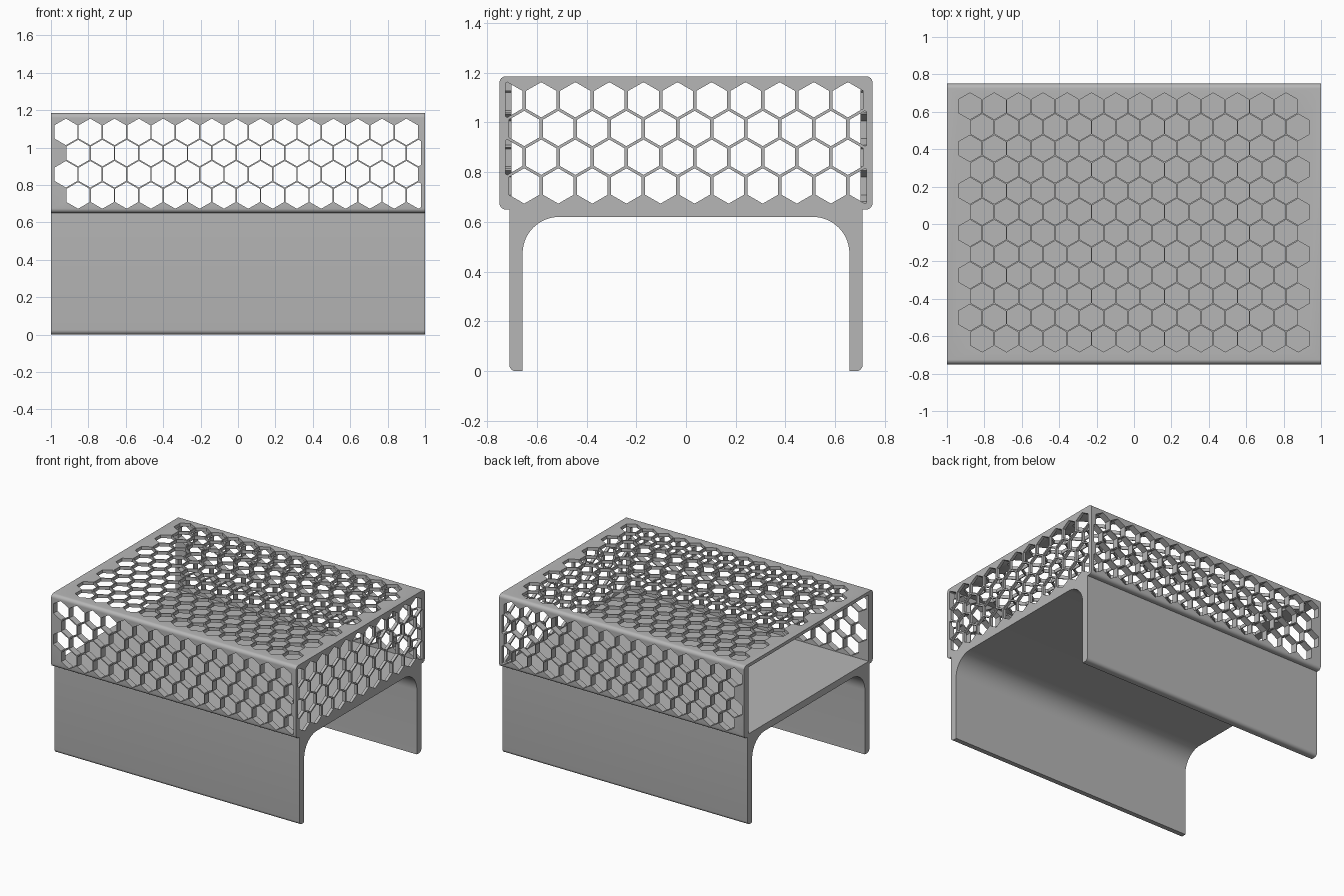
import bpy, bmesh, math
from mathutils import Vector

if "Cube" in bpy.data.objects:
    bpy.data.objects.remove(bpy.data.objects["Cube"])

grey = bpy.data.materials.new("plain grey")
grey.use_nodes = True
grey.diffuse_color = (0.47, 0.47, 0.47, 1)
grey.node_tree.nodes["Principled BSDF"].inputs["Base Color"].default_value = grey.diffuse_color


def prisms(name, outlines, axis, start, end):
    """Extrude 2D outlines along an axis; the outline uses the other two axes in order."""
    bm = bmesh.new()
    for outline in outlines:
        verts = []
        for u, v in outline:
            co = [u, v]
            co.insert(axis, start)
            verts.append(bm.verts.new(co))
        face = bm.faces.new(verts)
        shift = Vector((0, 0, 0))
        shift[axis] = end - start
        grown = bmesh.ops.extrude_face_region(bm, geom=[face])["geom"]
        moved = [g for g in grown if isinstance(g, bmesh.types.BMVert)]
        bmesh.ops.translate(bm, verts=moved, vec=shift)
    bmesh.ops.recalc_face_normals(bm, faces=bm.faces)
    mesh = bpy.data.meshes.new(name)
    bm.to_mesh(mesh)
    bm.free()
    mesh.materials.append(grey)
    obj = bpy.data.objects.new(name, mesh)
    bpy.context.collection.objects.link(obj)
    return obj


def arc(cu, cv, r, a0, a1, n=6):
    """Points on an arc, angles in degrees."""
    angles = [math.radians(a0 + (a1 - a0) * i / n) for i in range(n + 1)]
    return [(cu + r * math.cos(a), cv + r * math.sin(a)) for a in angles]


def hexagon(cu, cv, r, low, high):
    """Pointed-top hexagon, trimmed to low <= u <= high."""
    half = r * math.sqrt(3) / 2
    left, right = max(cu - half, low), min(cu + half, high)
    height = lambda u: r - abs(u - cu) / math.sqrt(3)
    return [(left, cv - height(left)), (cu, cv - r), (right, cv - height(right)),
            (right, cv + height(right)), (cu, cv + r), (left, cv + height(left))]


def honeycomb(first, pitch, count, top, drop, rows, r, low=-2, high=2):
    """Rows of hexagons from the top down, every second row shifted by half a pitch."""
    return [hexagon(first + (col + row % 2 / 2) * pitch, top - row * drop, r, low, high)
            for row in range(rows) for col in range(count)]


def cut(obj, cutter):
    cutter.hide_render = True
    mod = obj.modifiers.new("cut", "BOOLEAN")
    mod.operation = "DIFFERENCE"
    mod.solver = "EXACT"
    mod.object = cutter
    bpy.context.view_layer.objects.active = obj
    bpy.ops.object.modifier_apply(modifier=mod.name)
    bpy.data.objects.remove(cutter)


# Housing: rounded box, open at the left-hand -x end
W, LOW, TOP, R = 0.75, 0.65, 1.185, 0.025
outline = (arc(W - R, TOP - R, R, 0, 90) + arc(R - W, TOP - R, R, 90, 180)
           + arc(R - W, LOW + R, R, 180, 270) + arc(W - R, LOW + R, R, 270, 360))
housing = prisms("housing", [outline], 0, -1, 1)
inner = [(-0.702, 0.67), (0.702, 0.67), (0.702, 1.161), (-0.702, 1.161)]
cut(housing, prisms("cavity_cutter", [inner], 0, -1.2, 0.979))

# Honeycomb holes: front and back walls, top, closed end
walls = honeycomb(-0.92, 0.13, 15, 1.084, 0.1133, 4, 0.071, high=0.978)
cut(housing, prisms("wall_cutter", walls, 1, -1, 1))
roof = honeycomb(-0.877, 0.13, 14, 0.63, 0.113, 12, 0.071)
cut(housing, prisms("roof_cutter", roof, 2, 1.1, 1.3))
end = honeycomb(-0.719, 0.137, 11, 1.091, 0.1155, 4, 0.071, -0.726, 0.726)
cut(housing, prisms("end_cutter", end, 0, 0.95, 1.1))

# Cradle: underside slab with two long side legs and filleted inner corners
OUT, IN, UNDER, F = 0.71, 0.657, 0.62, 0.147
right_half = ([(IN, 0)] + arc(OUT - R, R, R, -90, 0) + [(OUT, LOW)])
left_half = [(-u, v) for u, v in reversed(right_half)]
fillets = (arc(F - IN, UNDER - F, F, 180, 90, 14) + arc(IN - F, UNDER - F, F, 90, 0, 14))
cradle = prisms("cradle", [right_half + left_half + fillets], 0, -1, 1)

# Smooth the rounded edges only
bpy.ops.object.select_all(action="DESELECT")
for obj in (housing, cradle):
    obj.select_set(True)
bpy.context.view_layer.objects.active = housing
bpy.ops.object.shade_smooth_by_angle(angle=math.radians(30))
